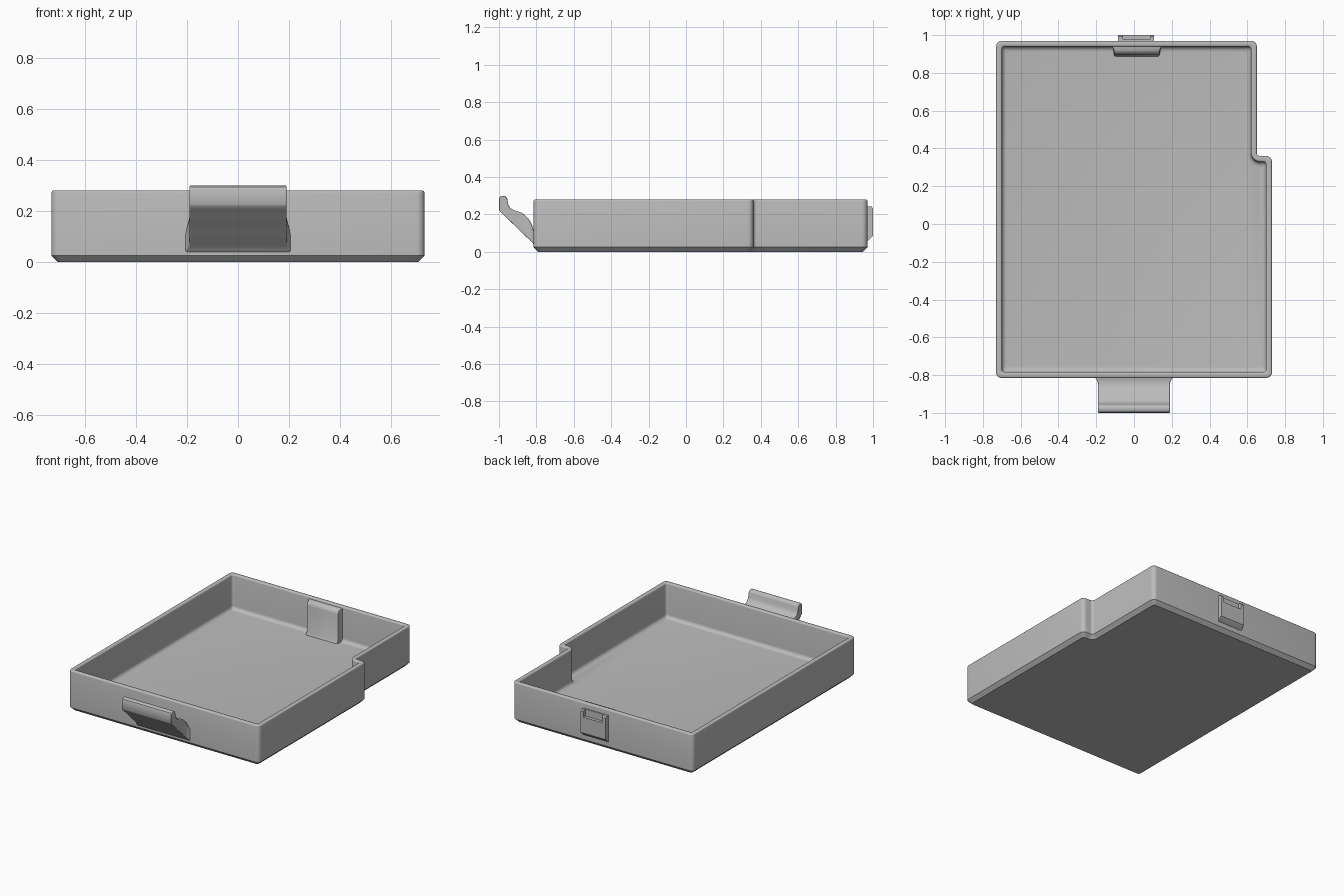
import bpy, bmesh, math
from mathutils import Vector

cube = bpy.data.objects.get("Cube")
if cube:
    bpy.data.objects.remove(cube)

grey = bpy.data.materials.new("grey_plastic")
grey.use_nodes = True
colour = (0.5, 0.5, 0.5, 1)
grey.diffuse_color = colour
grey.node_tree.nodes["Principled BSDF"].inputs["Base Color"].default_value = colour


def finish(name, bm, bevel=0.0):
    bmesh.ops.recalc_face_normals(bm, faces=bm.faces)
    mesh = bpy.data.meshes.new(name)
    bm.to_mesh(mesh)
    bm.free()
    mesh.materials.append(grey)
    obj = bpy.data.objects.new(name, mesh)
    bpy.context.collection.objects.link(obj)
    if bevel:
        mod = obj.modifiers.new("soft_edges", 'BEVEL')
        mod.width, mod.segments = bevel, 2
        mod.limit_method, mod.angle_limit = 'ANGLE', math.radians(50)
    bpy.ops.object.select_all(action='DESELECT')
    obj.select_set(True)
    bpy.context.view_layer.objects.active = obj
    bpy.ops.object.shade_smooth_by_angle(angle=math.radians(35))
    return obj


def loft(bm, rings):
    """Join equal rings of points and cap both ends."""
    loops = [[bm.verts.new(p) for p in ring] for ring in rings]
    n = len(loops[0])
    for a, b in zip(loops, loops[1:]):
        for i in range(n):
            j = (i + 1) % n
            bm.faces.new((a[i], a[j], b[j], b[i]))
    bm.faces.new(loops[0][::-1])
    bm.faces.new(loops[-1])


# Stepped tray outline, counter-clockwise
corners = [Vector(c) for c in ((-0.73, -0.815), (0.73, -0.815), (0.73, 0.36),
                               (0.65, 0.36), (0.65, 0.97), (-0.73, 0.97))]


def outline(inset, z, steps=6):
    ring = []
    for i, c in enumerate(corners):
        d1 = (c - corners[i - 1]).normalized()
        d2 = (corners[(i + 1) % len(corners)] - c).normalized()
        turn = 1 if d1.cross(d2) > 0 else -1
        radius = max(0.03 - inset, 0.016) if turn > 0 else 0.018 + inset
        # Inset corner, then an arc tangent to both edges
        p = c + inset * turn * (d2 - d1)
        centre = p + radius * (d2 - d1)
        for k in range(steps + 1):
            a = math.pi / 2 * k / steps
            q = centre + radius * (d1 * math.sin(a) - d2 * math.cos(a))
            ring.append((q.x, q.y, z))
    return ring


# Tray: chamfered base, rounded rim and filleted inner floor
wall, height, floor, edge, fillet = 0.031, 0.28, 0.04, 0.009, 0.025
section = [(0.025, 0), (0, 0.025)]
for k in range(4):
    a = math.pi / 6 * k
    section.append((edge * (1 - math.cos(a)), height - edge * (1 - math.sin(a))))
for k in range(4):
    a = math.pi / 6 * k
    section.append((wall - edge * (1 - math.sin(a)), height - edge * (1 - math.cos(a))))
for k in range(6):
    a = math.pi / 10 * k
    section.append((wall + fillet * (1 - math.cos(a)), floor + fillet * (1 - math.sin(a))))
bm = bmesh.new()
loft(bm, [outline(*s) for s in section])
finish("tray", bm)

# Front pull tab: slices of (y, bottom, top), flaring where it meets the wall
slices = [(-0.805, 0.03, 0.10), (-0.815, 0.04, 0.115), (-0.822, 0.05, 0.14),
          (-0.832, 0.06, 0.16), (-0.845, 0.072, 0.18), (-0.862, 0.088, 0.198),
          (-0.882, 0.107, 0.211), (-0.905, 0.13, 0.218), (-0.925, 0.149, 0.225),
          (-0.94, 0.163, 0.236), (-0.95, 0.173, 0.252), (-0.955, 0.178, 0.28),
          (-0.96, 0.183, 0.293), (-0.97, 0.193, 0.3), (-0.986, 0.208, 0.3),
          (-0.996, 0.218, 0.293), (-1.0, 0.226, 0.282)]
bm = bmesh.new()
rings = []
for y, low, top in slices:
    w = 0.19 + 0.015 * min(max(0, (y + 0.85) / 0.035), 1) ** 2
    rings.append([(-w, y, low), (w, y, low), (w, y, top), (-w, y, top)])
loft(bm, rings)
finish("front_pull_tab", bm, 0.006)


def prism(bm, profile, x0, x1):
    loft(bm, [[(x, y, z) for y, z in profile] for x in (x0, x1)])


# Rear catch: sloped plate with two raised arms beside a recess
lower = [(0.96, 0.055), (0.97, 0.058), (1.0, 0.085), (1.0, 0.195), (0.96, 0.195)]
arm = [(0.96, 0.055), (0.97, 0.058), (1.0, 0.085), (1.0, 0.232), (0.992, 0.243), (0.96, 0.243)]
bm = bmesh.new()
prism(bm, arm, -0.085, -0.058)
prism(bm, lower, -0.058, 0.086)
prism(bm, arm, 0.086, 0.106)
prism(bm, [(0.96, 0.19), (0.978, 0.19), (0.978, 0.243), (0.96, 0.243)], -0.058, 0.086)
finish("rear_catch", bm)

# Inner boss behind the catch, tapered in plan and rounded at the top
bm = bmesh.new()
loft(bm, [[(-0.115, 0.95, z), (-0.113, 0.935, z), (-0.105 , y + 0.006, z), (-0.096, y, z),
           (0.126, y, z), (0.135, y + 0.006, z), (0.143, 0.935, z), (0.145, 0.95, z)]
          for z, y in ((0.035, 0.885), (0.045, 0.888), (0.06, 0.897), (0.24, 0.897),
                       (0.255, 0.902), (0.264, 0.914), (0.268, 0.926))])
finish("inner_boss", bm)
